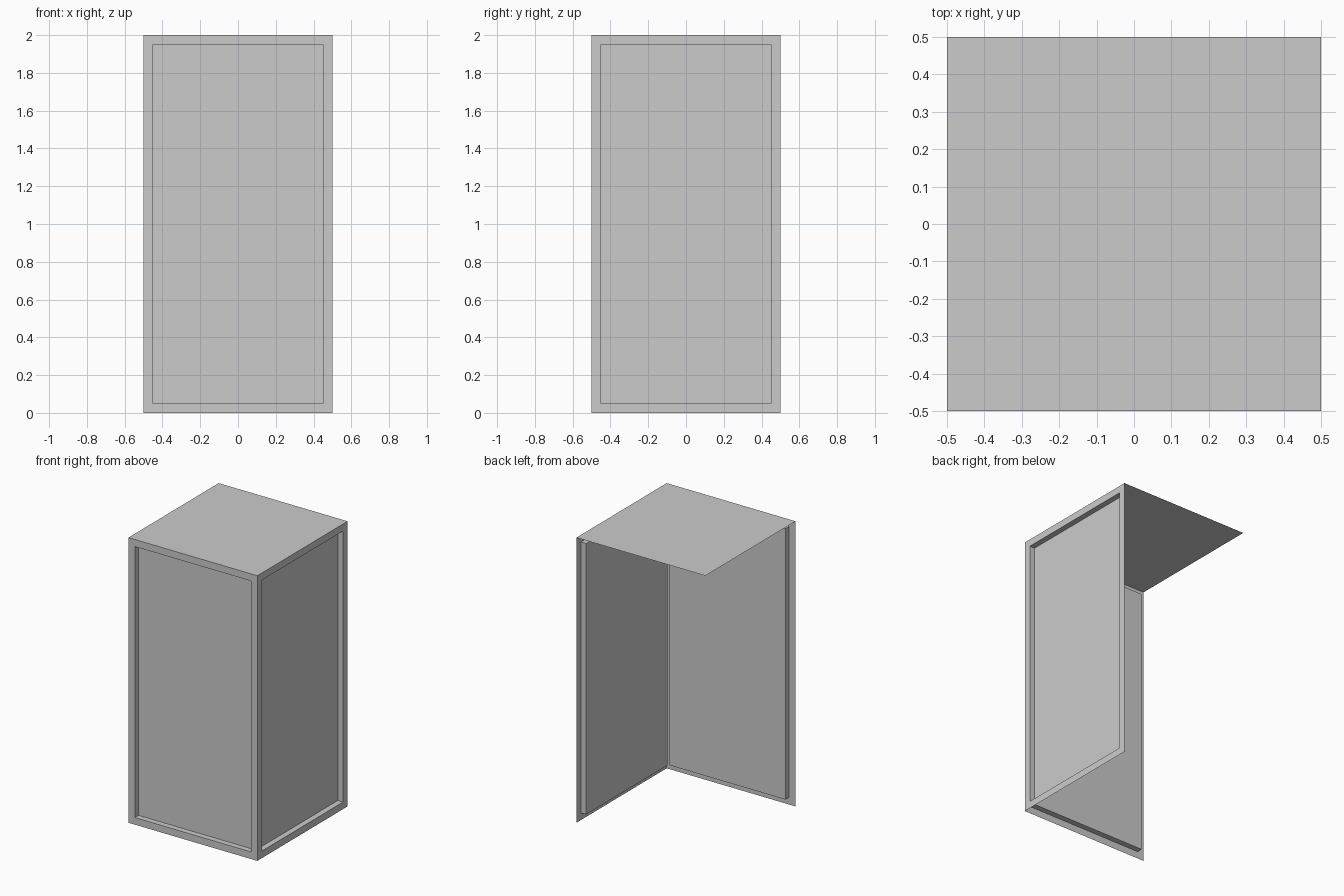
import bpy, bmesh, math
from mathutils import Matrix, Vector

if "Cube" in bpy.data.objects:
    bpy.data.objects.remove(bpy.data.objects["Cube"])

W, H = 1.0, 2.0        # footprint and height
BORDER, DEPTH = 0.05, 0.04


def add_object(name, bm):
    mesh = bpy.data.meshes.new(name)
    bm.to_mesh(mesh)
    bm.free()
    obj = bpy.data.objects.new(name, mesh)
    bpy.context.collection.objects.link(obj)
    return obj


def recessed_wall(name, turn):
    """Thin wall on the front (-y) side with a sunken panel, turned about z."""
    bm = bmesh.new()
    corners = [(-W/2, 0), (W/2, 0), (W/2, H), (-W/2, H)]
    face = bm.faces.new([bm.verts.new((x, -W/2, z)) for x, z in corners])
    bm.normal_update()
    # border frame
    bmesh.ops.inset_individual(bm, faces=[face], thickness=BORDER,
                               use_even_offset=True)
    # sunken panel
    panel = min(bm.faces, key=lambda f: (f.calc_center_median()
                                         - Vector((0, -W/2, H/2))).length)
    sunk = bmesh.ops.extrude_discrete_faces(bm, faces=[panel])["faces"][0]
    bmesh.ops.translate(bm, verts=sunk.verts[:], vec=(0, DEPTH, 0))
    bmesh.ops.rotate(bm, verts=bm.verts[:], cent=(0, 0, 0),
                     matrix=Matrix.Rotation(turn, 3, 'Z'))
    return add_object(name, bm)


# Two adjoining walls; back, left and bottom stay open
recessed_wall("front_wall", 0)
recessed_wall("right_wall", math.pi / 2)

# Flat top sheet
bm = bmesh.new()
bmesh.ops.create_grid(bm, x_segments=1, y_segments=1, size=W/2,
                      matrix=Matrix.Translation((0, 0, H)))
add_object("top_panel", bm)
